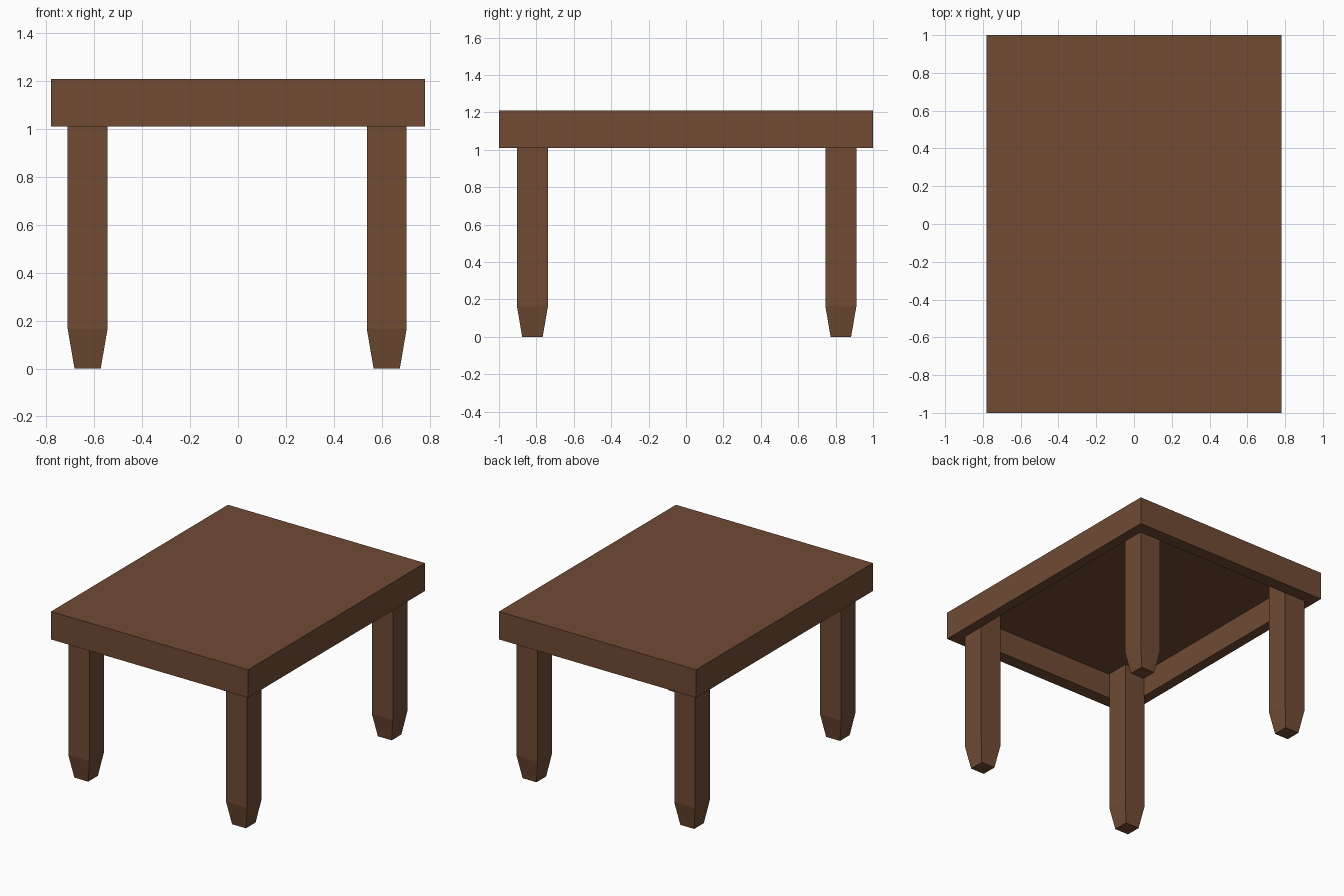
import bpy, bmesh
from mathutils import Vector

if "Cube" in bpy.data.objects:
    bpy.data.objects.remove(bpy.data.objects["Cube"])

wood = bpy.data.materials.new("brown wood")
wood.diffuse_color = (0.162, 0.070, 0.034, 1)
wood.use_nodes = True
wood.node_tree.nodes["Principled BSDF"].inputs["Base Color"].default_value = wood.diffuse_color


def finish(bm, name):
    bmesh.ops.recalc_face_normals(bm, faces=bm.faces)
    mesh = bpy.data.meshes.new(name)
    bm.to_mesh(mesh)
    bm.free()
    mesh.materials.append(wood)
    obj = bpy.data.objects.new(name, mesh)
    bpy.context.collection.objects.link(obj)
    return obj


def box(lo, hi):
    """bmesh box spanning two opposite corners"""
    lo, hi = Vector(lo), Vector(hi)
    bm = bmesh.new()
    bmesh.ops.create_cube(bm, size=1)
    bmesh.ops.scale(bm, vec=hi - lo, verts=bm.verts)
    bmesh.ops.translate(bm, vec=(lo + hi) / 2, verts=bm.verts)
    return bm


# Table top: slab with a rimmed hollow underneath
bm = box((-0.78, -1, 1.01), (0.78, 1, 1.21))
bottom = min(bm.faces, key=lambda f: f.calc_center_median().z)
bmesh.ops.inset_region(bm, faces=[bottom], thickness=0.07)
for v in bottom.verts:
    v.co.x = 0.708 if v.co.x > 0 else -0.708
    v.co.y = 0.908 if v.co.y > 0 else -0.908
ceiling = bmesh.ops.extrude_discrete_faces(bm, faces=[bottom])["faces"][0]
for v in ceiling.verts:
    v.co.z = 1.19
finish(bm, "table_top")

# Legs: square posts rising into the hollow, tapered at the feet
for side, x in (("left", -0.628), ("right", 0.621)):
    for end, y in (("front", -0.821), ("back", 0.828)):
        bm = box((x - 0.083, y - 0.083, 0.165), (x + 0.083, y + 0.083, 1.195))
        base = min(bm.faces, key=lambda f: f.calc_center_median().z)
        foot = bmesh.ops.extrude_discrete_faces(bm, faces=[base])["faces"][0]
        for v in foot.verts:
            v.co.x = x + (v.co.x - x) * 0.66
            v.co.y = y + (v.co.y - y) * 0.66
            v.co.z = 0
        finish(bm, f"{end}_{side}_leg")
